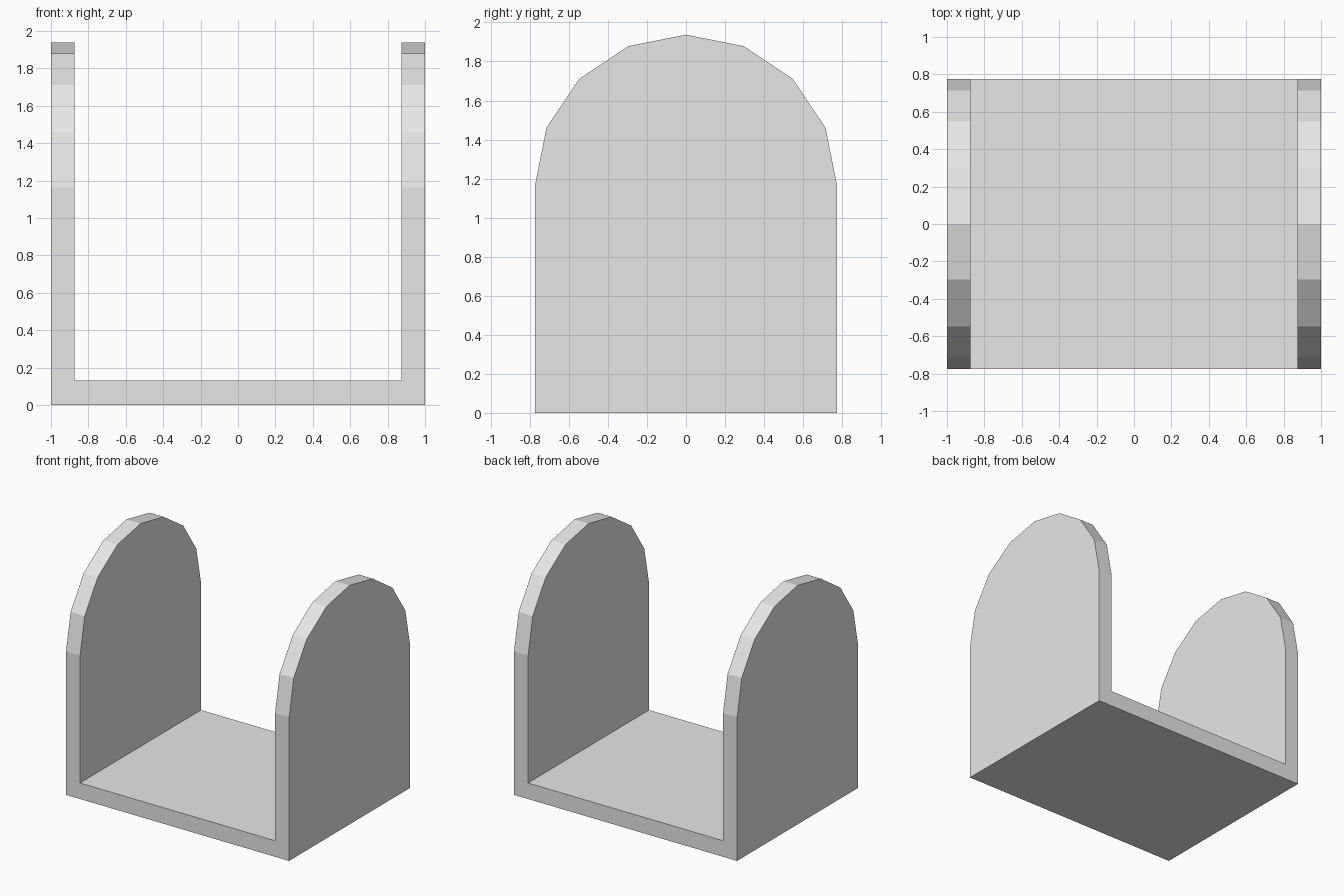
import bpy, bmesh, math

cube = bpy.data.objects.get("Cube")
if cube:
    bpy.data.objects.remove(cube, do_unlink=True)

HALF_X, RADIUS, ARC_Z = 1.0, 0.774, 1.163
WALL, FLOOR, SEGMENTS = 0.126, 0.13, 8

grey = bpy.data.materials.new("light_grey")
grey.use_nodes = True
grey.diffuse_color = (0.8, 0.8, 0.8, 1)
grey.node_tree.nodes["Principled BSDF"].inputs["Base Color"].default_value = (0.8, 0.8, 0.8, 1)


def extrude_along_x(name, outline, half_width):
    """Extrude a closed (y, z) outline symmetrically along x."""
    bm = bmesh.new()
    face = bm.faces.new([bm.verts.new((-half_width, y, z)) for y, z in outline])
    new = bmesh.ops.extrude_face_region(bm, geom=[face])["geom"]
    verts = [v for v in new if isinstance(v, bmesh.types.BMVert)]
    bmesh.ops.translate(bm, verts=verts, vec=(2 * half_width, 0, 0))
    bmesh.ops.recalc_face_normals(bm, faces=bm.faces)
    mesh = bpy.data.meshes.new(name)
    bm.to_mesh(mesh)
    bm.free()
    mesh.materials.append(grey)
    obj = bpy.data.objects.new(name, mesh)
    bpy.context.collection.objects.link(obj)
    return obj


# Solid block with a faceted round top
angles = [math.pi * i / SEGMENTS for i in range(SEGMENTS + 1)]
arch = [(RADIUS * math.cos(a), ARC_Z + RADIUS * math.sin(a)) for a in angles]
bracket = extrude_along_x("arched_bracket", [(-RADIUS, 0), (RADIUS, 0)] + arch, HALF_X)

# Open channel that leaves two end walls and the floor
channel = extrude_along_x("channel_cutter", [(-1, FLOOR), (1, FLOOR), (1, 3), (-1, 3)], HALF_X - WALL)
channel.hide_render = True

cut = bracket.modifiers.new("channel", "BOOLEAN")
cut.operation = "DIFFERENCE"
cut.solver = "EXACT"
cut.object = channel
bpy.context.view_layer.objects.active = bracket
bracket.select_set(True)
bpy.ops.object.modifier_apply(modifier=cut.name)
bpy.data.objects.remove(channel, do_unlink=True)
